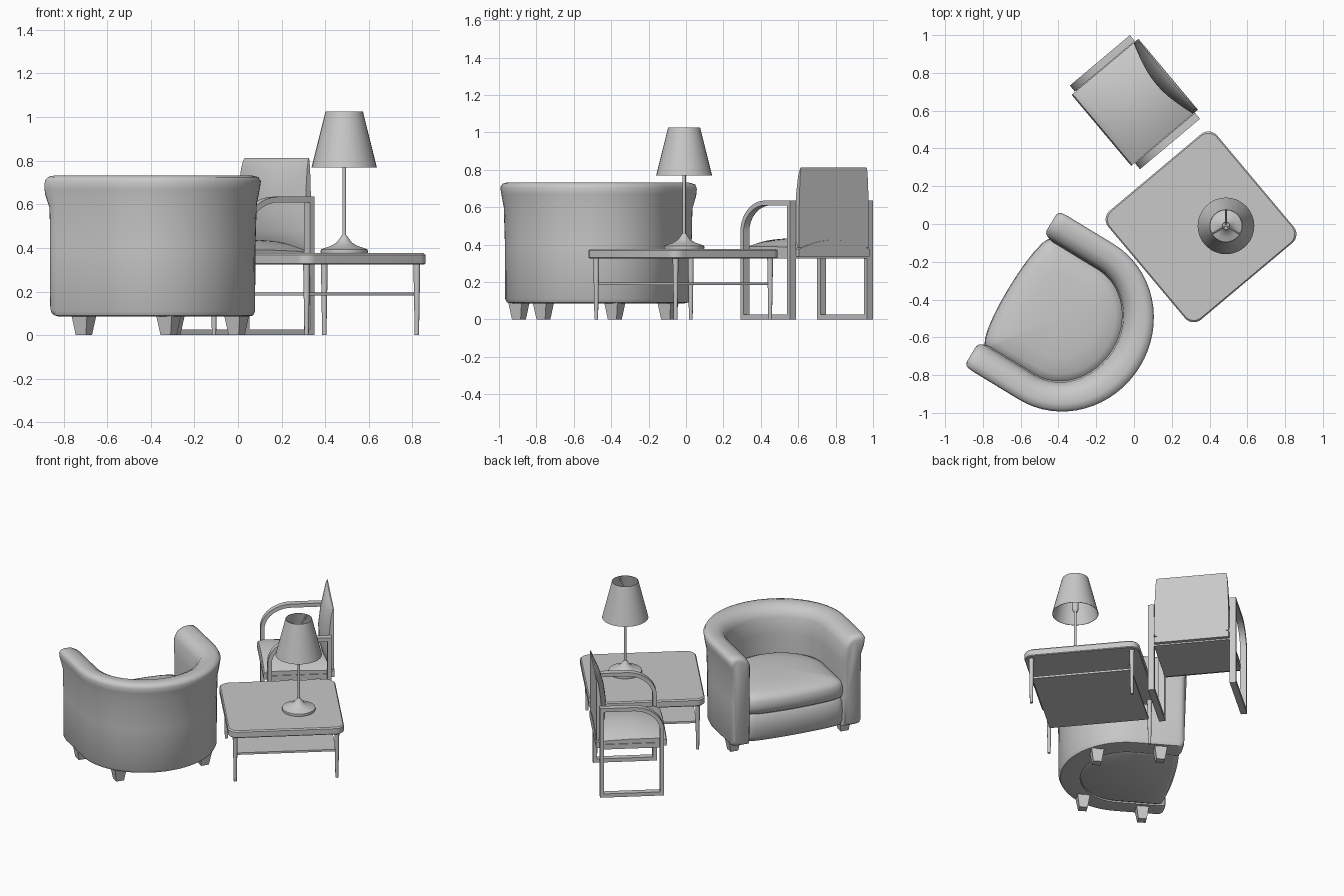
import bpy, bmesh, math
from math import sin, cos, pi, radians
from mathutils import Vector

if "Cube" in bpy.data.objects:
    bpy.data.objects.remove(bpy.data.objects["Cube"])

gray = bpy.data.materials.new("plain_gray")
gray.use_nodes = True
gray.diffuse_color = (0.58, 0.58, 0.58, 1)
gray.node_tree.nodes["Principled BSDF"].inputs["Base Color"].default_value = (0.58, 0.58, 0.58, 1)


def loft(name, rings, place, cyclic=False, angle=35):
    """Skin a row of closed rings; cap the ends unless the row is cyclic."""
    bm = bmesh.new()
    rows = [[bm.verts.new(p) for p in ring] for ring in rings]
    n = len(rows[0])
    pairs = list(zip(rows, rows[1:]))
    if cyclic:
        pairs.append((rows[-1], rows[0]))
    else:
        bm.faces.new(rows[0])
        bm.faces.new(rows[-1])
    for a, b in pairs:
        for i in range(n):
            j = (i + 1) % n
            bm.faces.new((a[i], a[j], b[j], b[i]))
    bmesh.ops.recalc_face_normals(bm, faces=bm.faces)
    mesh = bpy.data.meshes.new(name)
    bm.to_mesh(mesh)
    bm.free()
    mesh.materials.append(gray)
    obj = bpy.data.objects.new(name, mesh)
    bpy.context.collection.objects.link(obj)
    x, y, turn = place
    obj.location = (x, y, 0)
    obj.rotation_euler = (0, 0, radians(turn))
    bpy.ops.object.select_all(action='DESELECT')
    obj.select_set(True)
    bpy.context.view_layer.objects.active = obj
    bpy.ops.object.shade_smooth_by_angle(angle=radians(angle))
    return obj


def circle(r, z, x=0, y=0, n=32):
    return [(x + r * cos(2 * pi * i / n), y + r * sin(2 * pi * i / n), z) for i in range(n)]


def square(h, z, x=0, y=0):
    return [(x + h * a, y + h * b, z) for a, b in ((1, 1), (-1, 1), (-1, -1), (1, -1))]


def rounded_square(h, r, z):
    pts = []
    for k in range(4):
        cx, cy = (h - r) * (1, -1, -1, 1)[k], (h - r) * (1, 1, -1, -1)[k]
        for i in range(9):
            a = pi / 2 * (k + i / 8)
            pts.append((cx + r * cos(a), cy + r * sin(a), z))
    return pts


def rod(name, p, q, r, place):
    p, q = Vector(p), Vector(q)
    turn = (q - p).to_track_quat('Z', 'Y')
    loft(name, [[e + turn @ Vector(c) for c in circle(r, 0, n=8)] for e in (p, q)], place)


# Table
table = (0.355, -0.015, 40)
loft("table_top", [rounded_square(h, 0.06, z) for h, z in
                   ((0.372, 0.325), (0.376, 0.33), (0.376, 0.368), (0.369, 0.376))], table)
loft("table_shelf", [square(0.325, z) for z in (0.183, 0.197)], table)
for sx in (-1, 1):
    for sy in (-1, 1):
        loft("table_leg", [circle(r, z, 0.33 * sx, 0.33 * sy, 12)
                           for r, z in ((0.01, 0), (0.016, 0.33))], table)

# Lamp
lamp = (0.487, -0.01, 0)
loft("lamp_base", [circle(r, z) for r, z in
                   ((0.105, 0.372), (0.109, 0.382), (0.107, 0.393), (0.09, 0.4), (0.06, 0.41),
                    (0.035, 0.425), (0.02, 0.445), (0.01, 0.46))], lamp)
loft("lamp_stem", [circle(0.009, z, n=16) for z in (0.45, 0.96)], lamp)
loft("lamp_socket", [circle(r, z, n=16) for r, z in ((0.012, 0.78), (0.022, 0.8), (0.022, 0.86))], lamp)
loft("lamp_shade", [circle(r, z) for r, z in
                    ((0.15, 0.768), (0.086, 1.025), (0.083, 1.025), (0.147, 0.768))], lamp, True)
loft("shade_hub", [circle(0.02, z, n=16) for z in (0.955, 0.97)], lamp)
for k in range(3):
    a = radians(90 + 120 * k)
    rod("shade_spoke", (0, 0, 0.963), (0.086 * cos(a), 0.086 * sin(a), 1.01), 0.005, lamp)

# Open-arm chair
chair = (0.005, 0.645, -50)
FRONT, REAR, TOP = -0.2075, 0.2075, 0.635


def arm_path(o):
    """Side outline of an arm loop, inset by o."""
    pts = [(REAR - o, o), (REAR - o, TOP - o)]
    for i in range(13):
        a = pi / 2 * (1 + i / 12)
        pts.append((FRONT + 0.2 + (0.2 - o) * cos(a), TOP - 0.17 + (0.17 - o) * sin(a)))
    return pts + [(FRONT + o, o)]


for s in (-1, 1):
    x0, x1 = 0.248 * s, 0.289 * s
    loft("chair_arm_frame", [[(x0, *p), (x1, *p), (x1, *q), (x0, *q)]
                             for p, q in zip(arm_path(0), arm_path(0.026))], chair, True)

loft("chair_seat_rail", [[(x, y, z) for x, y in
                          ((-0.25, -0.2), (0.25, -0.2), (0.25, 0.205), (-0.25, 0.205))]
                         for z in (0.325, 0.36)], chair)


def seat_section(y, edge, crown, low):
    hw = 0.245
    xs = [hw * (1 - i / 8) for i in range(17)]
    return [(-hw, y, low), (hw, y, low)] + [(x, y, edge + crown * (1 - (x / hw) ** 2)) for x in xs]


loft("chair_seat_cushion", [seat_section(*s) for s in
                            ((-0.232, 0.362, 0.02, 0.345), (-0.225, 0.38, 0.03, 0.335),
                             (-0.19, 0.39, 0.04, 0.335), (0, 0.39, 0.052, 0.335),
                             (0.15, 0.385, 0.05, 0.335), (0.23, 0.375, 0.05, 0.335))], chair)


def back_section(z, thick, hw):
    xs = [hw * (1 - i / 8) for i in range(17)]
    y = 0.227
    return [(-hw, y, z), (hw, y, z)] + [
        (x, y - thick * (0.4 + 0.6 * cos(pi / 2 * x / hw)), z) for x in xs]


loft("chair_backrest", [back_section(*s) for s in
                        ((0.385, 0.03, 0.243), (0.41, 0.055, 0.245), (0.48, 0.075, 0.245),
                         (0.58, 0.08, 0.243), (0.68, 0.068, 0.24), (0.76, 0.045, 0.236),
                         (0.8, 0.022, 0.232), (0.812, 0.008, 0.228))], chair)

# Tub chair: a padded wall section swept round a U
tub = (-0.598, -0.372, -121.3)
WALL = ((0.06, 0.085), (0.035, 0.09), (0.025, 0.11), (0.024, 0.4), (0.018, 0.6), (0.005, 0.67),
        (0, 0.705), (0.01, 0.725), (0.04, 0.733), (0.09, 0.728), (0.13, 0.705), (0.152, 0.66),
        (0.16, 0.55), (0.16, 0.3), (0.155, 0.085))


def u_path(d, n=32):
    """Plan of the U, inset by d: arm, half ellipse round the back, arm."""
    a, b = 0.482 - d, 0.457 - d * 1.08
    arc = [(a * cos(pi * i / n), 0.28 + b * sin(pi * i / n)) for i in range(n + 1)]
    return [(a, 0), (a, 0.14)] + arc + [(-a, 0.14), (-a, 0)]


paths = [(u_path(d), z) for d, z in WALL]
sweep = [[(*path[i], z) for path, z in paths] for i in range(len(paths[0][0]))]


def arm_end(ring, scale, push):
    cx = sum(p[0] for p in ring) / len(ring)
    return [(cx + (x - cx) * scale, -push - 0.02 * (z > 0.6),
             0.41 + (z - 0.41) * (1 - (1 - scale) * 0.25)) for x, y, z in ring]


ends = ((0.96, 0.018), (0.84, 0.033), (0.65, 0.04))
first = [arm_end(sweep[0], *e) for e in reversed(ends)]
last = [arm_end(sweep[-1], *e) for e in ends]
loft("tub_wall", first + sweep + last, tub, angle=50)


def seat_plan(scale, z, front):
    """Seat outline that fills the U and bows forward at the front."""
    pts = u_path(0.145, 24)
    a = pts[0][0]
    pts += [(-a * cos(pi * i / 12), -front * sin(pi * i / 12) ** 0.8) for i in range(1, 12)]
    return [(x * scale, 0.25 + (y - 0.25) * scale, z) for x, y in pts]


loft("tub_front_panel", [seat_plan(*s) for s in
                         ((0.9, 0.085, 0.03), (0.97, 0.095, 0.035), (1, 0.13, 0.045),
                          (1.01, 0.2, 0.05), (1, 0.265, 0.045), (0.96, 0.29, 0.04))], tub, angle=50)
loft("tub_seat_cushion", [seat_plan(*s) for s in
                          ((0.95, 0.285, 0.05), (0.99, 0.3, 0.06), (1.01, 0.34, 0.07),
                           (1, 0.385, 0.068), (0.96, 0.41, 0.065), (0.85, 0.428, 0.06),
                           (0.6, 0.442, 0.06), (0.3, 0.448, 0.06), (0.08, 0.45, 0.06))], tub, angle=50)
for s in (-1, 1):
    for x, y in ((0.39, 0.11), (0.3, 0.51)):
        loft("tub_foot", [square(h, z, x * s, y) for h, z in ((0.027, 0), (0.043, 0.1))], tub)
